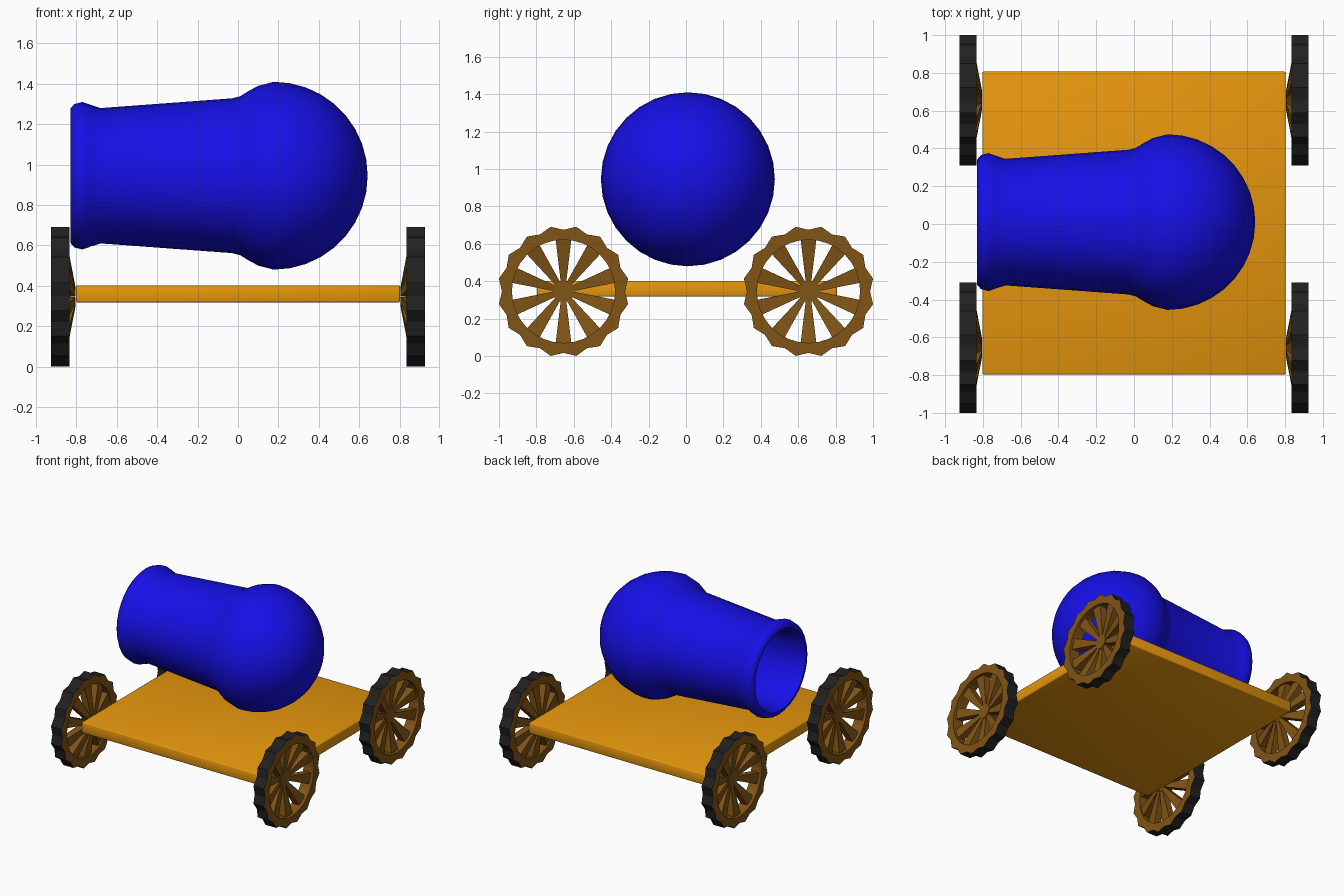
import bpy, bmesh
from math import sin, cos, pi, radians
from mathutils import Vector

if "Cube" in bpy.data.objects:
    bpy.data.objects.remove(bpy.data.objects["Cube"])


def material(name, rgb):
    m = bpy.data.materials.new(name)
    m.diffuse_color = (*rgb, 1)
    m.use_nodes = True
    m.node_tree.nodes["Principled BSDF"].inputs["Base Color"].default_value = m.diffuse_color
    return m


BLUE = material("blue_paint", (0.008, 0.005, 0.8))
ORANGE = material("orange_wood", (0.8, 0.31, 0.004))
BROWN = material("brown_wood", (0.22, 0.09, 0.008))
BLACK = material("black_tread", (0.015, 0.015, 0.015))


def add_object(name, mesh, loc, rot=0):
    ob = bpy.data.objects.new(name, mesh)
    bpy.context.collection.objects.link(ob)
    ob.location = loc
    ob.rotation_euler.z = rot
    return ob


def finish(bm, name, mats):
    bmesh.ops.recalc_face_normals(bm, faces=bm.faces)
    me = bpy.data.meshes.new(name)
    bm.to_mesh(me)
    bm.free()
    for m in mats:
        me.materials.append(m)
    return me


def smooth(ob, angle):
    bpy.ops.object.select_all(action='DESELECT')
    ob.select_set(True)
    bpy.context.view_layer.objects.active = ob
    bpy.ops.object.shade_smooth_by_angle(angle=radians(angle))


def polar(x, r, a):
    return Vector((x, r * cos(a), r * sin(a)))


# Platform: square board with slightly eased edges
bm = bmesh.new()
bmesh.ops.create_cube(bm, size=1)
bmesh.ops.scale(bm, vec=(1.605, 1.605, 0.085), verts=bm.verts)
bmesh.ops.bevel(bm, geom=bm.edges[:], offset=0.008, segments=2,
                profile=0.5, affect='EDGES')
platform = add_object("platform", finish(bm, "platform", [ORANGE]), (0, 0.005, 0.36))
smooth(platform, 50)

# Cannon barrel: (x, radius) profile from breech pole, round the muzzle, into the bore
profile = [(0.177 + 0.465 * cos(a), 0.465 * sin(a))
           for a in [i * pi / 2 / 9 for i in range(10)]]
profile += [(0.10, 0.445), (0.05, 0.418), (0.01, 0.393), (-0.03, 0.383),
            (-0.68, 0.335), (-0.73, 0.351), (-0.77, 0.365), (-0.81, 0.355),
            (-0.83, 0.332), (-0.83, 0.315), (-0.80, 0.302), (-0.68, 0.295),
            (-0.03, 0.34), (0.18, 0.41), (0.40, 0.34), (0.53, 0.2), (0.58, 0)]
bm = bmesh.new()
pts = [bm.verts.new((x, 0, r)) for x, r in profile]
edges = [bm.edges.new(p) for p in zip(pts, pts[1:])]
bmesh.ops.spin(bm, geom=pts + edges, cent=(0, 0, 0), axis=(1, 0, 0),
               angle=2 * pi, steps=32)
bmesh.ops.remove_doubles(bm, verts=bm.verts, dist=0.0005)
barrel = add_object("cannon_barrel", finish(bm, "cannon_barrel", [BLUE]), (0, 0.01, 0.945))
smooth(barrel, 60)


def wheel_mesh():
    """Wheel around the x axis, with its outer side at +x."""
    bm = bmesh.new()
    # Scalloped rim: brown ring whose outer band is black tread
    n = 32
    rings = []
    for x, toothed in ((-0.045, True), (0.045, True), (0.045, False), (-0.045, False)):
        ring = []
        for i in range(n):
            r = (0.352 if i % 2 else 0.329) if toothed else 0.276
            ring.append(bm.verts.new(polar(x, r, 2 * pi * i / n)))
        rings.append(ring)
    for k in range(4):
        a, b = rings[k], rings[(k + 1) % 4]
        for i in range(n):
            j = (i + 1) % n
            f = bm.faces.new((a[i], a[j], b[j], b[i]))
            f.material_index = 1 if k == 0 else 0
    # Spokes: tapered bars dished inward to the hub
    for s in range(10):
        a = radians(18 + 36 * s)
        radial, side = polar(0, 1, a), polar(0, 1, a + pi / 2)
        ends = []
        for r, w, x0, x1 in ((0.045, 0.014, -0.076, -0.02), (0.285, 0.043, -0.03, 0.025)):
            ends.append([bm.verts.new(radial * r + side * sw * w + Vector((x, 0, 0)))
                         for sw, x in ((-1, x0), (1, x0), (1, x1), (-1, x1))])
        p, q = ends
        bm.faces.new(p)
        bm.faces.new(q)
        for i in range(4):
            j = (i + 1) % 4
            bm.faces.new((p[i], p[j], q[j], q[i]))
    # Hub: short ten-sided disc
    caps = [[bm.verts.new(polar(x, 0.058, radians(36 * i))) for i in range(10)]
            for x in (-0.05, -0.012)]
    for c in caps:
        bm.faces.new(c)
    for i in range(10):
        j = (i + 1) % 10
        bm.faces.new((caps[0][i], caps[0][j], caps[1][j], caps[1][i]))
    return finish(bm, "wheel", [BROWN, BLACK])


# Four wheels share one mesh
wheel = wheel_mesh()
for sx, side in ((1, "right"), (-1, "left")):
    for sy, end in ((-1, "front"), (1, "back")):
        add_object(f"wheel_{end}_{side}", wheel, (sx * 0.88, sy * 0.655, 0.346),
                   0 if sx > 0 else pi)
